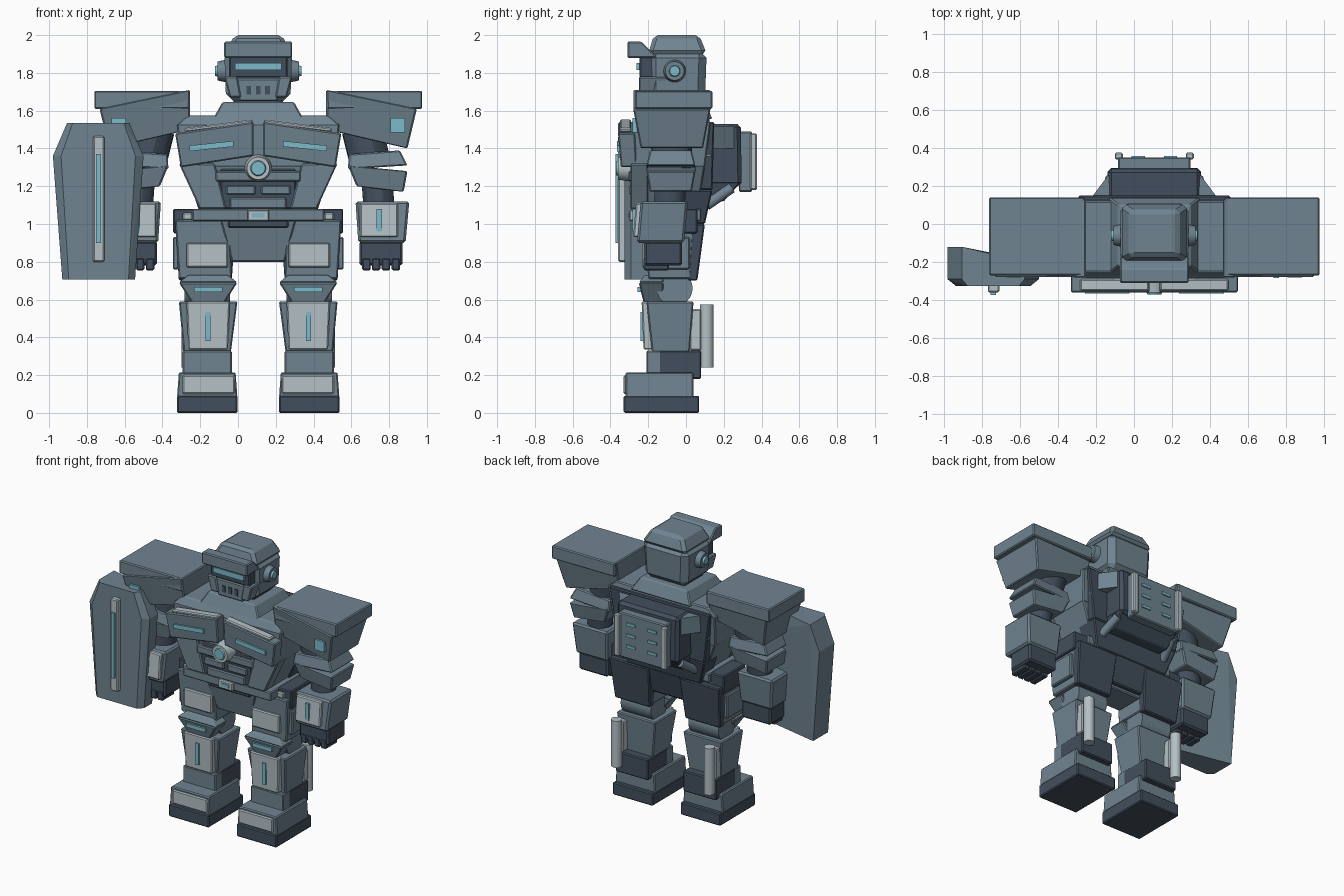
import bpy, bmesh, math
from mathutils import Matrix, Vector

if "Cube" in bpy.data.objects:
    bpy.data.objects.remove(bpy.data.objects["Cube"], do_unlink=True)


def make_material(name, red, green, blue):
    material = bpy.data.materials.new(name)
    material.use_nodes = True
    color = (red, green, blue, 1)
    material.diffuse_color = color
    material.node_tree.nodes["Principled BSDF"].inputs["Base Color"].default_value = color
    return material


armor = make_material("blue grey armor", .16, .23, .28)
trim = make_material("pale grey trim", .46, .53, .56)
frame = make_material("dark slate frame", .055, .078, .11)
glow = make_material("cyan lights", .2, .5, .59)

CENTRE = .107  # the body stands beside the origin to balance the shield


def finish(name, bm, material, bevel=0.0, smooth=False):
    bmesh.ops.recalc_face_normals(bm, faces=bm.faces)
    mesh = bpy.data.meshes.new(name)
    bm.to_mesh(mesh)
    bm.free()
    mesh.materials.append(material)
    obj = bpy.data.objects.new(name, mesh)
    bpy.context.collection.objects.link(obj)
    if bevel:
        modifier = obj.modifiers.new("edge bevel", "BEVEL")
        modifier.width = bevel
        modifier.segments = 1
    if smooth:
        bpy.ops.object.select_all(action="DESELECT")
        obj.select_set(True)
        bpy.context.view_layer.objects.active = obj
        bpy.ops.object.shade_smooth_by_angle()
    return obj


def solid(name, points, material, bevel=0.0):
    """Convex block around a handful of corners."""
    bm = bmesh.new()
    for point in points:
        bm.verts.new(point)
    bmesh.ops.convex_hull(bm, input=bm.verts)
    bmesh.ops.dissolve_limit(bm, angle_limit=.01, verts=bm.verts, edges=bm.edges)
    return finish(name, bm, material, bevel)


def block(name, x, y, z, material, top_x=None, top_y=None, tilt=0, bevel=.007, side=1):
    """Tapered box: x, y, z are (low, high); tilt lifts the high x end."""
    points = []
    for height, xs, ys in ((z[0], x, y), (z[1], top_x or x, top_y or y)):
        for i in range(2):
            points += [(CENTRE + side * xs[i], depth, height + tilt * i) for depth in ys]
    return solid(name, points, material, bevel)


def pair(name, *args, **options):
    for label, side in (("left_", 1), ("right_", -1)):
        block(label + name, *args, side=side, **options)


def middle(name, half, y, z, material, top=None, **options):
    top_x = (-top, top) if top else None
    block(name, (-half, half), y, z, material, top_x=top_x, **options)


def rod(name, start, end, radius, material, end_radius=None, sides=24):
    start, end = Vector(start), Vector(end)
    axis = end - start
    bm = bmesh.new()
    turn = axis.to_track_quat("Z", "Y").to_matrix().to_4x4()
    bmesh.ops.create_cone(bm, cap_ends=True, segments=sides, radius1=radius,
                          radius2=end_radius or radius, depth=axis.length,
                          matrix=Matrix.Translation((start + end) / 2) @ turn)
    return finish(name, bm, material, smooth=True)


def rod_pair(name, start, end, *args, **options):
    for label, side in (("left_", 1), ("right_", -1)):
        ends = [(CENTRE + side * p[0], p[1], p[2]) for p in (start, end)]
        rod(label + name, *ends, *args, **options)


# Feet and ankles
pair("sole", (.11, .43), (-.33, .07), (0, .09), frame)
pair("foot", (.11, .43), (-.32, .04), (.08, .215), armor, top_x=(.12, .42))
pair("toe_plate", (.125, .4), (-.33, -.31), (.1, .2), trim)
pair("ankle_front", (.14, .4), (-.21, -.13), (.2, .33), armor)
pair("ankle_back", (.14, .4), (-.15, .08), (.18, .33), frame)

# Shins with calf cylinders
pair("shin", (.145, .395), (-.18, .02), (.32, .59), armor, top_x=(.11, .42), top_y=(-.21, .04))
pair("shin_plate", (.16, .37), (-.225, -.17), (.335, .59), trim, top_x=(.15, .38), top_y=(-.235, -.19))
pair("shin_light", (.253, .28), (-.24, -.22), (.38, .535), glow, bevel=0)
pair("calf_bracket", (.34, .4), (.02, .08), (.33, .55), trim)
rod_pair("calf_cylinder", (.37, .11, .24), (.37, .11, .575), .036, trim)

# Knees
rod_pair("knee_joint", (.15, -.06, .66), (.39, -.06, .66), .095, armor)
pair("knee_guard", (.19, .34), (-.22, -.12), (.565, .69), armor, top_x=(.11, .42), top_y=(-.25, -.12))
pair("knee_cap", (.11, .42), (-.25, -.12), (.69, .73), armor, top_x=(.16, .37), top_y=(-.22, -.12))
pair("knee_light", (.19, .34), (-.258, -.22), (.64, .667), glow, bevel=0)

# Thighs
pair("thigh", (.14, .42), (-.2, .03), (.71, 1.02), armor, top_x=(.15, .44), top_y=(-.22, .06))
pair("thigh_plate", (.16, .38), (-.23, -.19), (.77, .9), trim)
pair("thigh_rim", (.42, .452), (-.18, .02), (.76, .93), armor)
pair("thigh_back", (.14, .42), (.01, .06), (.7, 1), frame, top_x=(.12, .44), top_y=(.03, .1))

# Hips and belt
middle("pelvis", .14, (-.19, .02), (.8, 1.02), armor, top=.2, top_y=(-.24, .05))
middle("pelvis_back", .13, (0, .05), (.82, 1.02), frame, top=.2, top_y=(0, .1))
middle("waist_shadow", .16, (-.25, .06), (.98, 1.02), frame)
middle("belt", .35, (-.28, .08), (1.015, 1.08), armor)
pair("hip_pod", (.34, .45), (-.19, .06), (.95, 1.08), frame)
pair("hip_clip", (.35, .4), (-.21, -.18), (1.02, 1.06), trim)
middle("buckle", .058, (-.3, -.27), (1.015, 1.075), trim)
middle("buckle_light", .032, (-.305, -.29), (1.035, 1.057), glow, bevel=0)

# Torso
middle("waist", .29, (-.23, .06), (1.05, 1.31), armor, top=.41, top_y=(-.28, .1))
middle("chest", .41, (-.28, .1), (1.3, 1.53), armor, top=.43, top_y=(-.28, .13))
middle("chest_top", .43, (-.28, .13), (1.52, 1.575), armor, top=.37, top_y=(-.25, .12))
middle("collar", .24, (-.26, .14), (1.555, 1.645), armor, top=.19, top_y=(-.22, .1))
middle("back_shell", .29, (-.02, .1), (1, 1.18), frame, top=.35, top_y=(-.02, .14))
middle("back_shell_top", .35, (-.02, .14), (1.18, 1.54), frame, top=.4, top_y=(0, .15))

# Belly plates
middle("belly_recess", .2, (-.285, -.2), (1.08, 1.29), frame)
middle("upper_belly_plate", .225, (-.305, -.22), (1.225, 1.28), armor)
pair("middle_belly_plate", (.015, .17), (-.3, -.22), (1.155, 1.205), armor)
middle("lower_belly_plate", .15, (-.295, -.22), (1.08, 1.14), armor)
pair("flank_plate", (.17, .31), (-.295, -.2), (1.08, 1.32), armor, top_x=(.23, .42))

# Slanted breast plates and core
pair("breast_plate", (.025, .41), (-.345, -.26), (1.36, 1.54), armor,
     top_x=(.025, .44), top_y=(-.36, -.27), tilt=-.06)
pair("breast_trim", (.03, .39), (-.35, -.29), (1.53, 1.553), trim, tilt=-.045)
pair("breast_light", (.13, .365), (-.366, -.34), (1.41, 1.44), glow, tilt=-.025, bevel=0)
rod("core_ring", (CENTRE, -.28, 1.295), (CENTRE, -.36, 1.295), .072, trim, end_radius=.06)
rod("core_light", (CENTRE, -.35, 1.295), (CENTRE, -.37, 1.295), .046, glow, end_radius=.036)

# Backpack
middle("pack", .245, (.1, .295), (1.2, 1.53), frame, top_y=(.1, .29), bevel=.02)
middle("pack_base", .22, (.1, .2), (1.12, 1.22), frame, top=.24, top_y=(.1, .29))
middle("pack_panel", .19, (.28, .35), (1.17, 1.49), armor)
pair("pack_rail", (.165, .208), (.34, .375), (1.18, 1.48), trim)
for row in range(3):
    pair(f"vent_light_{row}", (.05, .12), (.345, .358), (1.25 + row * .08, 1.27 + row * .08), glow, bevel=0)
rod_pair("exhaust_pipe", (.26, .11, 1.1), (.23, .24, 1.19), .028, armor)
pair("pack_brace", (.2, .38), (.1, .14), (1.35, 1.5), armor, top_x=(.2, .34))
for label, side in (("left_", 1), ("right_", -1)):
    corners = [(CENTRE + side * x, y, z) for z in (1.4, 1.52)
               for x, y in ((.23, .1), (.36, .1), (.24, .26))]
    solid(label + "pack_wedge", corners, armor)

# Head
middle("neck", .13, (-.16, .05), (1.6, 1.7), frame)
middle("skull", .17, (-.2, .1), (1.65, 1.92), armor, top=.18, top_y=(-.2, .11), bevel=.04)
middle("crown", .18, (-.2, .11), (1.9, 2), armor, top=.125, top_y=(-.17, .07), bevel=.02)
middle("brow", .18, (-.31, -.15), (1.88, 1.965), armor, top_y=(-.31, -.235))
middle("visor", .155, (-.245, -.15), (1.775, 1.885), frame)
middle("visor_light", .122, (-.262, -.23), (1.815, 1.853), glow, bevel=0)
middle("jaw", .1, (-.24, -.1), (1.65, 1.77), armor, top=.125)
pair("cheek", (.09, .15), (-.25, -.1), (1.67, 1.78), armor, top_x=(.11, .18))
for slot in (-1, 0, 1):
    block(f"mouth_slot_{slot + 2}", (slot * .05 - .013, slot * .05 + .013), (-.247, -.22), (1.685, 1.73), frame, bevel=0)
rod_pair("ear", (.15, -.06, 1.81), (.215, -.06, 1.81), .065, armor, end_radius=.05)
rod_pair("ear_light", (.2, -.06, 1.81), (.228, -.06, 1.81), .034, glow, end_radius=.026)

# Shoulders
pair("shoulder_cap", (.365, .868), (-.27, .14), (1.61, 1.705), armor)
pair("shoulder_guard", (.36, .79), (-.24, .09), (1.5, 1.71), armor,
     top_x=(.36, .84), top_y=(-.28, .13), tilt=-.1)
pair("shoulder_light", (.7, .777), (-.282, -.23), (1.485, 1.56), glow, bevel=0)

# Arms and hands
rod_pair("arm_joint", (.55, -.07, 1.5), (.6, -.08, 1.3), .11, frame, sides=12)
pair("upper_arm", (.52, .77), (-.19, .03), (1.2, 1.31), armor, top_x=(.475, .79), top_y=(-.21, .05), tilt=-.03)
pair("arm_cuff", (.475, .79), (-.21, .05), (1.29, 1.37), armor, top_x=(.48, .75), top_y=(-.19, .03), tilt=.02)
rod_pair("elbow", (.64, -.09, 1.08), (.63, -.08, 1.22), .085, frame, sides=12)
pair("forearm", (.53, .78), (-.26, -.01), (.9, 1.12), armor, top_x=(.515, .8), top_y=(-.24, .01), bevel=.012)
pair("forearm_plate", (.54, .74), (-.28, -.24), (.93, 1.11), trim, top_y=(-.265, -.22))
pair("forearm_light", (.627, .655), (-.284, -.25), (.96, 1.08), glow, bevel=0)
pair("hand", (.535, .765), (-.22, -.02), (.78, .91), frame, bevel=.012)
for finger in range(4):
    inner = .55 + finger * .052
    pair(f"finger_{finger + 1}", (inner, inner + .045), (-.225, -.09), (.755, .82), frame)

# Shield on the right arm
outline = ((-.905, 1.535), (-.575, 1.535), (-.5, 1.36), (-.545, .705), (-.93, .705), (-.98, 1.36))
corners = []
for x, z in outline:
    back = -.12 if x < -.7 else -.2
    inset = -.74 + (x + .74) * .82
    corners += [(x, back, z), (x, -.29, z), (inset, -.325, z)]
solid("shield", corners, armor)
block("shield_strip", (-.875, -.815), (-.36, -.31), (.8, 1.465), trim)
block("shield_light", (-.86, -.833), (-.373, -.35), (.9, 1.37), glow, bevel=0)
block("shield_mount", (-.76, -.66), (-.22, -.08), (.98, 1.08), frame)
